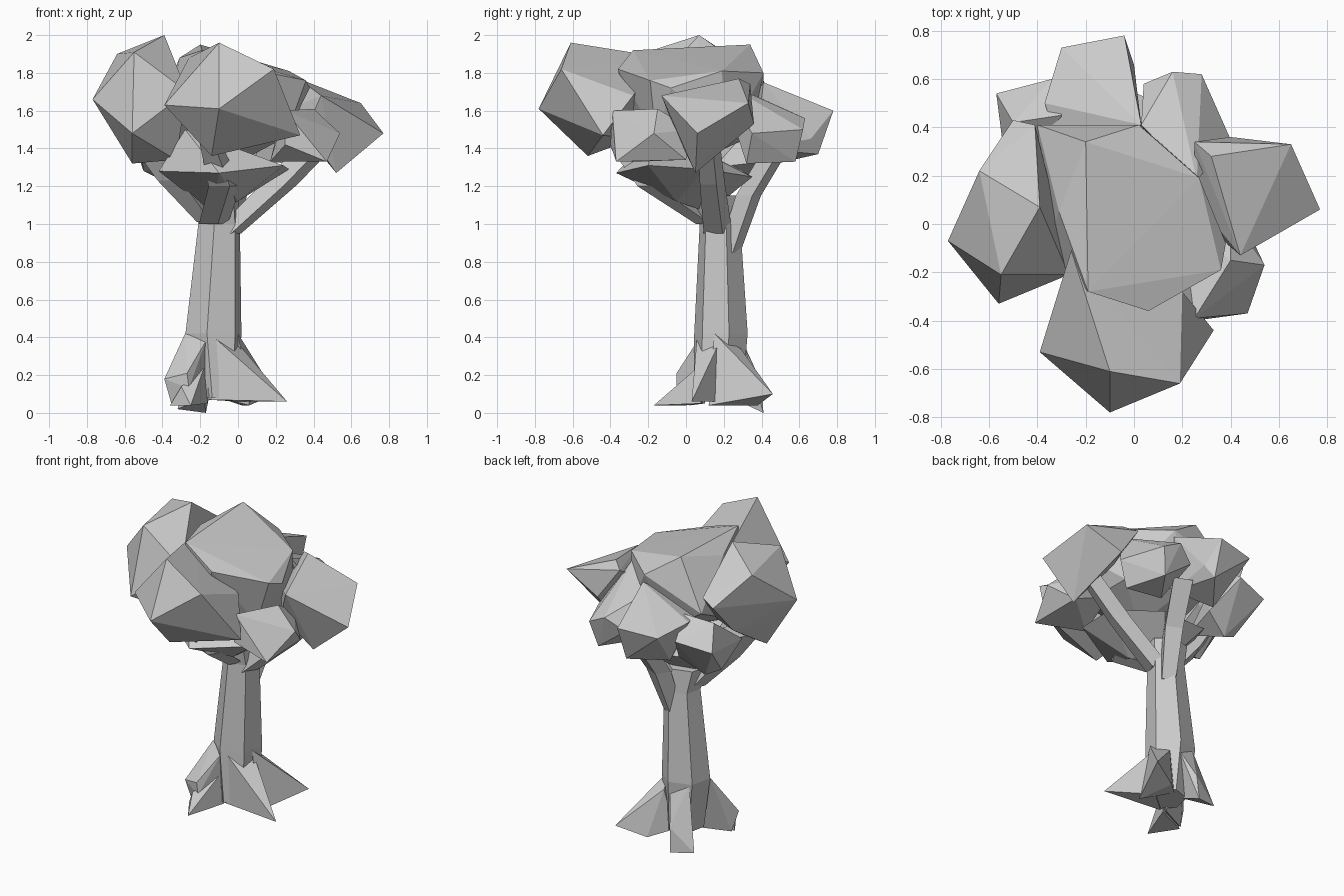
import bpy, bmesh, math
from mathutils import Vector


def finish(name, bm):
    bmesh.ops.recalc_face_normals(bm, faces=bm.faces)
    me = bpy.data.meshes.new(name)
    bm.to_mesh(me)
    bm.free()
    ob = bpy.data.objects.new(name, me)
    bpy.context.collection.objects.link(ob)
    return ob


def faceted(name, peaks, core=None, size=None):
    """Faceted convex lump: optional low icosphere core stretched out to a few peaks."""
    bm = bmesh.new()
    if core:
        bmesh.ops.create_icosphere(bm, subdivisions=1, radius=1)
        for v in bm.verts:
            v.co = Vector(core) + Vector(a * b for a, b in zip(v.co, size))
    for p in peaks:
        bm.verts.new(p)
    res = bmesh.ops.convex_hull(bm, input=bm.verts[:])
    junk = {g for g in res["geom_interior"] + res["geom_unused"] if isinstance(g, bmesh.types.BMVert)}
    bmesh.ops.delete(bm, geom=list(junk), context='VERTS')
    return finish(name, bm)


def limb(name, path, sides=5, turn=0.3):
    """Loft through (x, y, z, rx, ry) horizontal rings."""
    bm = bmesh.new()
    rings = []
    for x, y, z, rx, ry in path:
        rings.append([bm.verts.new((x + rx * math.cos(turn + math.tau * i / sides),
                                    y + ry * math.sin(turn + math.tau * i / sides), z))
                      for i in range(sides)])
    for a, b in zip(rings, rings[1:]):
        for i in range(sides):
            j = (i + 1) % sides
            bm.faces.new((a[i], a[j], b[j], b[i]))
    bm.faces.new(rings[0])
    bm.faces.new(rings[-1])
    return finish(name, bm)


# Trunk
limb("trunk", [(-0.11, 0.17, 0.08, 0.12, 0.13), (-0.13, 0.185, 0.42, 0.155, 0.145),
               (-0.1, 0.18, 1.0, 0.115, 0.11), (-0.12, 0.16, 1.15, 0.13, 0.12)], sides=6)

# Roots flaring out of the trunk
faceted("root_right", [(0.26, 0.03, 0.06), (-0.16, 0.06, 0.07), (-0.15, 0.06, 0.42),
                       (-0.01, 0.18, 0.38), (0.0, 0.2, 0.06)])
faceted("root_back_right", [(0.2, 0.46, 0.1), (0.02, 0.38, 0.04), (0.0, 0.15, 0.42),
                            (-0.04, 0.29, 0.34), (0.06, 0.12, 0.04), (-0.1, 0.26, 0.08)])
faceted("root_front_left_knee", [(-0.35, 0.02, 0.04), (-0.39, 0.0, 0.18), (-0.27, -0.05, 0.21),
                                 (-0.26, -0.05, 0.13), (-0.28, 0.14, 0.42), (-0.17, 0.06, 0.38),
                                 (-0.17, 0.1, 0.05)])
faceted("root_front_left_toe", [(-0.25, -0.17, 0.04), (-0.36, 0.0, 0.04), (-0.3, -0.05, 0.14),
                                (-0.18, 0.06, 0.24), (-0.16, 0.08, 0.05)])
faceted("root_back_left", [(-0.32, 0.37, 0.02), (-0.17, 0.41, 0.0), (-0.28, 0.34, 0.16),
                           (-0.16, 0.4, 0.16), (-0.22, 0.28, 0.42), (-0.1, 0.31, 0.35),
                           (-0.18, 0.24, 0.08)])

# Branches
for name, path in {
    "branch_right": [(-0.06, 0.17, 0.95, 0.08, 0.08), (0.22, 0.14, 1.21, 0.1, 0.07),
                     (0.45, 0.12, 1.45, 0.1, 0.06)],
    "branch_back": [(-0.07, 0.23, 0.85, 0.06, 0.06), (-0.03, 0.33, 1.15, 0.08, 0.07),
                    (0.02, 0.48, 1.4, 0.09, 0.07)],
    "branch_front": [(-0.13, 0.11, 1.0, 0.08, 0.06), (-0.07, -0.18, 1.2, 0.09, 0.08),
                     (-0.17, -0.42, 1.5, 0.05, 0.05)],
    "branch_left": [(-0.16, 0.13, 1.01, 0.06, 0.08), (-0.33, 0.08, 1.23, 0.1, 0.12),
                    (-0.45, 0.05, 1.42, 0.12, 0.13)],
}.items():
    limb(name, path, sides=4)

# Foliage clumps
faceted("foliage_centre", [(-0.2, 0.34, 1.95), (0.02, 0.41, 1.8), (0.27, 0.19, 1.81),
                           (0.36, -0.19, 1.76), (0.06, -0.36, 1.82), (-0.19, -0.28, 1.92),
                           (-0.4, 0.41, 1.65), (-0.31, 0.05, 1.88), (0.38, -0.08, 1.72),
                           (-0.36, -0.1, 1.6)],
        (-0.01, 0.03, 1.57), (0.36, 0.36, 0.25))
faceted("foliage_under", [(-0.42, -0.1, 1.28), (-0.3, 0.3, 1.28), (0.05, 0.35, 1.25), (0.27, 0.1, 1.29),
                          (0.24, -0.2, 1.31), (-0.1, -0.37, 1.27), (-0.14, 0.12, 1.06),
                          (0.0, -0.05, 1.12), (-0.28, -0.15, 1.5), (-0.07, -0.1, 1.4)])
faceted("foliage_front", [(-0.1, -0.61, 1.96), (-0.39, -0.53, 1.63), (-0.1, -0.78, 1.61),
                          (0.19, -0.66, 1.82), (0.33, -0.44, 1.47), (-0.14, -0.52, 1.36),
                          (-0.26, -0.11, 1.88), (0.2, -0.28, 1.68), (-0.2, -0.28, 1.45)])
faceted("foliage_left", [(-0.77, -0.07, 1.66), (-0.56, -0.33, 1.48), (-0.55, -0.21, 1.91),
                         (-0.64, 0.22, 1.9), (-0.5, 0.43, 1.72), (-0.39, 0.07, 2.0),
                         (-0.27, -0.21, 1.7), (-0.56, -0.05, 1.32), (-0.33, -0.1, 1.34),
                         (-0.41, 0.41, 1.76)],
        (-0.48, 0.04, 1.63), (0.18, 0.26, 0.25))
faceted("foliage_back", [(-0.04, 0.78, 1.6), (-0.3, 0.73, 1.58), (-0.37, 0.5, 1.62),
                         (0.03, 0.41, 1.75), (0.0, 0.66, 1.45), (-0.05, 0.7, 1.37),
                         (-0.22, 0.48, 1.32), (0.0, 0.37, 1.4), (-0.3, 0.3, 1.6)])
faceted("foliage_back_right", [(0.16, 0.63, 1.56), (0.28, 0.62, 1.5), (0.04, 0.58, 1.48),
                               (0.4, 0.35, 1.48), (0.03, 0.41, 1.66), (0.26, 0.18, 1.76),
                               (0.24, 0.58, 1.33), (0.08, 0.35, 1.33), (0.33, 0.32, 1.32)])
faceted("foliage_right", [(0.77, 0.06, 1.48), (0.65, 0.33, 1.64), (0.32, 0.28, 1.77),
                          (0.25, 0.34, 1.74), (0.44, -0.13, 1.68), (0.52, 0.05, 1.27),
                          (0.4, 0.36, 1.53), (0.25, 0.1, 1.6), (0.36, -0.06, 1.5)])
faceted("foliage_front_right", [(0.54, -0.17, 1.48), (0.47, -0.37, 1.33), (0.25, -0.4, 1.42),
                                (0.25, -0.39, 1.6), (0.4, -0.15, 1.61), (0.17, -0.25, 1.33),
                                (0.46, 0.0, 1.34), (0.2, 0.0, 1.45), (0.4, 0.03, 1.5)])
faceted("foliage_back_left", [(-0.57, 0.54, 1.48), (-0.34, 0.6, 1.52), (-0.5, 0.42, 1.62),
                              (-0.3, 0.45, 1.64), (-0.5, 0.34, 1.28), (-0.4, 0.37, 1.23),
                              (-0.24, 0.42, 1.33), (-0.3, 0.15, 1.3), (-0.52, 0.15, 1.42)])
